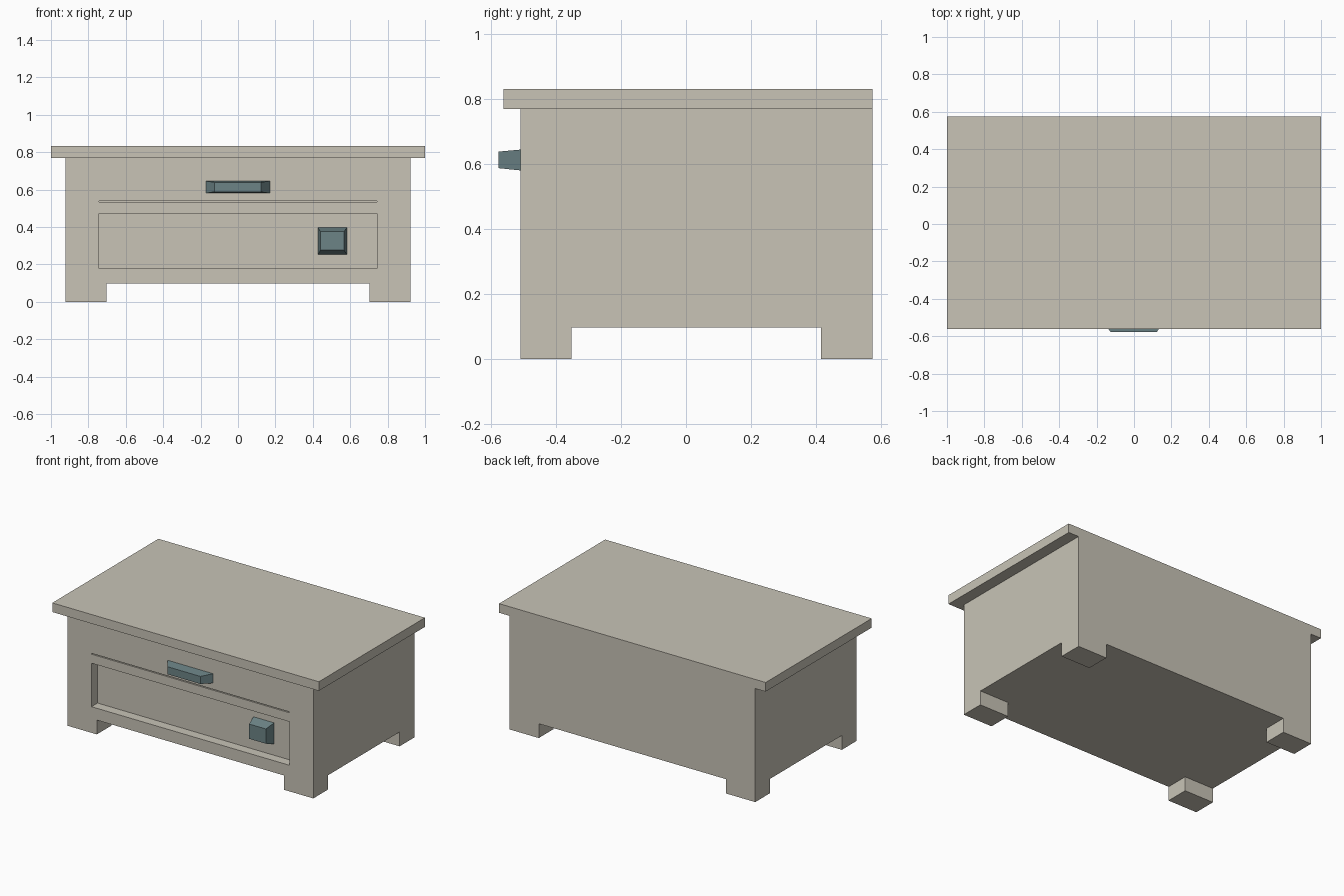
import bpy
import bmesh

cube = bpy.data.objects.get("Cube")
if cube:
    bpy.data.objects.remove(cube, do_unlink=True)


def make_material(name, rgb):
    mat = bpy.data.materials.new(name)
    mat.use_nodes = True
    mat.diffuse_color = (*rgb, 1)
    mat.node_tree.nodes["Principled BSDF"].inputs["Base Color"].default_value = (*rgb, 1)
    return mat


beige = make_material("warm beige", (0.58, 0.55, 0.47))
teal = make_material("grey teal", (0.15, 0.23, 0.24))


def box(name, x, y, z, mat, front_x=None, front_z=None):
    """Box from axis ranges; the front (-y) end may have its own x and z ranges."""
    front = (front_x or x, front_z or z)
    bm = bmesh.new()
    bmesh.ops.create_cube(bm, size=1)
    for v in bm.verts:
        i, j, k = (int(c > 0) for c in v.co)
        xs, zs = (x, z) if j else front
        v.co = (xs[i], y[j], zs[k])
    mesh = bpy.data.meshes.new(name)
    bm.to_mesh(mesh)
    bm.free()
    mesh.materials.append(mat)
    obj = bpy.data.objects.new(name, mesh)
    bpy.context.collection.objects.link(obj)
    return obj


def cut(target, x, y, z):
    cutter = box("cutter", x, y, z, beige)
    cutter.hide_render = True
    mod = target.modifiers.new("cut", 'BOOLEAN')
    mod.operation = 'DIFFERENCE'
    mod.solver = 'EXACT'
    mod.object = cutter
    bpy.context.view_layer.objects.active = target
    bpy.ops.object.modifier_apply(modifier=mod.name)
    bpy.data.objects.remove(cutter, do_unlink=True)


FRONT, BACK = -0.51, 0.575
RECESS = -0.445

# Cabinet body, with two crossing channels below that leave four feet
body = box("cabinet_body", (-0.922, 0.922), (FRONT, BACK), (0, 0.77), beige)
cut(body, (-0.702, 0.702), (-1, 1), (-0.1, 0.097))
cut(body, (-1.2, 1.2), (-0.353, 0.415), (-0.1, 0.097))

# Recessed lower panel and the thin gap under the drawer
cut(body, (-0.742, 0.742), (-1, RECESS), (0.177, 0.472))
cut(body, (-0.742, 0.742), (-1, RECESS), (0.533, 0.539))

# Overhanging top, flush at the back
box("table_top", (-1, 1), (-0.562, BACK), (0.77, 0.832), beige)

# Tapered drawer handle and door knob
box("drawer_handle", (-0.172, 0.17), (-0.577, FRONT), (0.581, 0.645), teal,
    front_x=(-0.126, 0.122), front_z=(0.588, 0.639))
box("door_knob", (0.427, 0.583), (FRONT, RECESS), (0.252, 0.397), teal,
    front_x=(0.441, 0.566), front_z=(0.276, 0.376))
